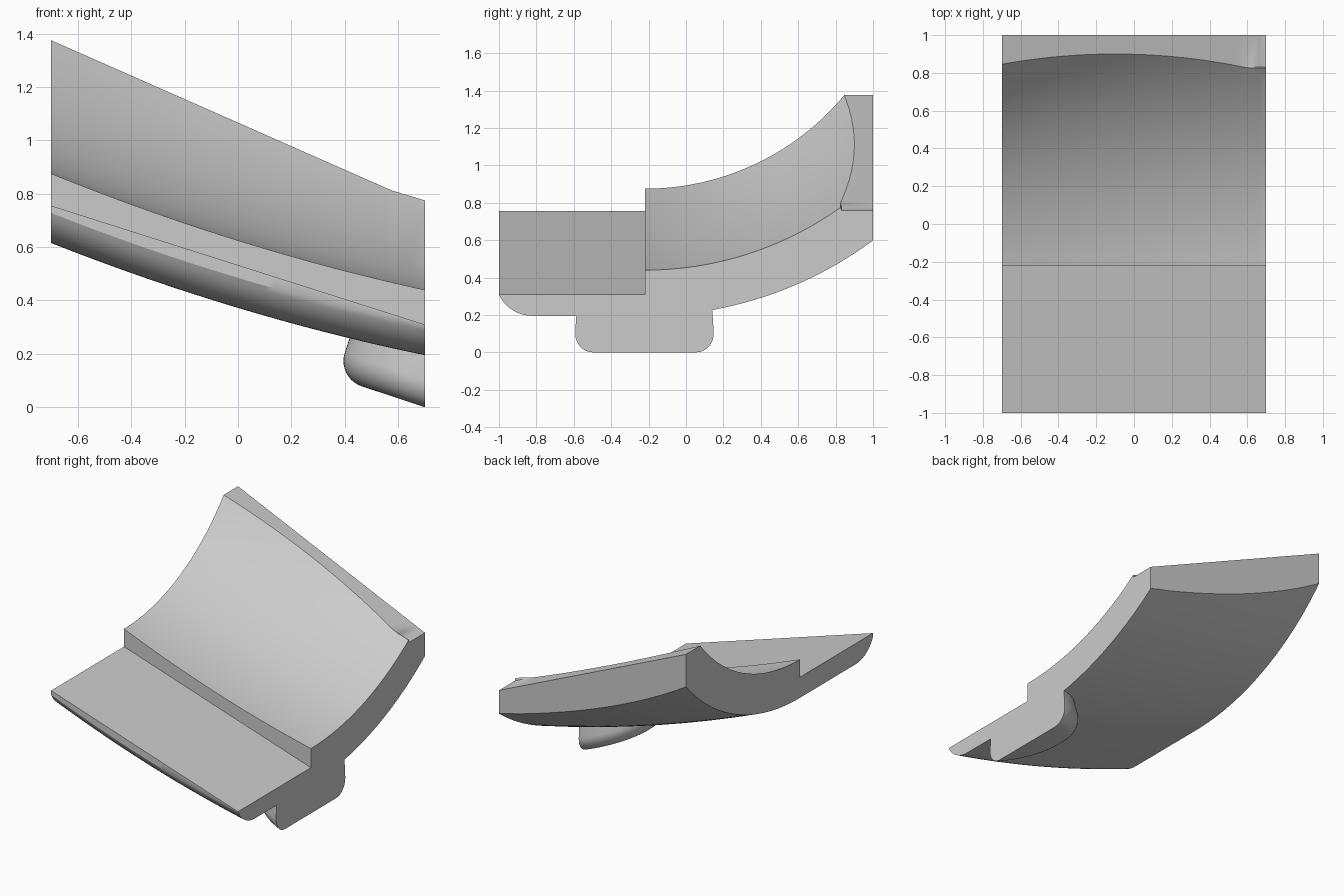
import bpy, bmesh, math
from mathutils import Matrix, Vector

cube = bpy.data.objects.get("Cube")
if cube:
    bpy.data.objects.remove(cube, do_unlink=True)

grey = bpy.data.materials.new("plain_grey")
grey.use_nodes = True
grey.diffuse_color = (0.6, 0.6, 0.6, 1)
grey.node_tree.nodes["Principled BSDF"].inputs["Base Color"].default_value = (0.6, 0.6, 0.6, 1)

STEP_Y, END_X, ARC = -0.22, 0.7, 28


def make_object(name, bm):
    bmesh.ops.remove_doubles(bm, verts=bm.verts, dist=1e-5)
    bmesh.ops.recalc_face_normals(bm, faces=bm.faces)
    mesh = bpy.data.meshes.new(name)
    bm.to_mesh(mesh)
    bm.free()
    mesh.materials.append(grey)
    obj = bpy.data.objects.new(name, mesh)
    bpy.context.collection.objects.link(obj)
    return obj


def arc(cy, cz, r, a, b, n):
    """Points on a circle; angle zero points straight down."""
    angles = [a + (b - a) * i / n for i in range(n + 1)]
    return [(cy + r * math.sin(t), cz - r * math.cos(t)) for t in angles]


def section(x):
    """Outline of the slab across the sweep."""
    ledge = 0.5325 - 0.318 * x
    inner = 0.625 - 0.311 * x + 0.0663 * x * x
    outer = 0.372 - 0.3 * x + 0.0673 * x * x
    rim = 1.375 - 0.441 * (x + 0.7)
    # where the hollow meets the sloping rim
    ey = max(0.826, 0.9 - 0.15 * (x + 0.1) ** 2)
    ez = max(rim, 0.811 - 0.3 * (x - 0.58))
    dy, dz = ey - STEP_Y, ez - inner
    r = (dy * dy + dz * dz) / (2 * dz)
    cz = inner + r
    r_out = cz - outer
    pts = [(-1, ledge), (STEP_Y, ledge)]
    pts += arc(STEP_Y, cz, r, 0, math.asin(dy / r), ARC)
    pts += [(ey + 0.006, rim), (1, rim)]
    pts += arc(STEP_Y, cz, r_out, math.asin((1 - STEP_Y) / r_out), 0, ARC)
    # rounded front underside
    pts += arc(-0.82, outer + 0.2, 0.2, 0, -math.asin(0.9), 10)
    # stay below the ledge corner
    pts[-1] = (-1, min(pts[-1][1], ledge - 0.002))
    return pts


# swept slab, slightly overlong at the low end for trimming
bm = bmesh.new()
stations = [-0.7 + 1.4 * i / 35 for i in range(36)] + [END_X + 0.02]
rings = [[bm.verts.new((x, y, z)) for y, z in section(x)] for x in stations]
count = len(rings[0])
for a, b in zip(rings, rings[1:]):
    for i in range(count):
        j = (i + 1) % count
        bm.faces.new((a[i], a[j], b[j], b[i]))
bm.faces.new(rings[0])
bm.faces.new(rings[-1])
slab = make_object("curved_slab", bm)

# round foot with a softened lower edge, tilted with the slope
bm = bmesh.new()
profile = [(0, 0)] + arc(0.275, 0.1, 0.1, 0, math.pi / 2, 10) + [(0.375, 0.27), (0, 0.27)]
verts = [bm.verts.new((r, 0, z)) for r, z in profile]
edges = [bm.edges.new(pair) for pair in zip(verts, verts[1:])]
bmesh.ops.spin(bm, geom=verts + edges, cent=(0, 0, 0), axis=(0, 0, 1),
               angle=math.tau, steps=72)
tilt = Matrix.Translation((0.725, -0.222, -0.008)) @ Matrix.Rotation(math.atan(0.33), 4, 'Y')
bmesh.ops.transform(bm, matrix=tilt, verts=bm.verts)
foot = make_object("foot", bm)

# block that trims the low end flat
bm = bmesh.new()
bmesh.ops.create_cube(bm, size=3)
bmesh.ops.translate(bm, vec=Vector((END_X + 1.5, 0, 0)), verts=bm.verts)
trim = make_object("trim_block", bm)

bpy.ops.object.select_all(action='DESELECT')
bpy.context.view_layer.objects.active = slab
slab.select_set(True)
for helper, operation in ((foot, 'UNION'), (trim, 'DIFFERENCE')):
    helper.hide_render = True
    mod = slab.modifiers.new(helper.name, 'BOOLEAN')
    mod.operation = operation
    mod.solver = 'EXACT'
    mod.object = helper
    bpy.ops.object.modifier_apply(modifier=mod.name)
    bpy.data.objects.remove(helper, do_unlink=True)

bpy.ops.object.shade_smooth_by_angle(angle=math.radians(30))
